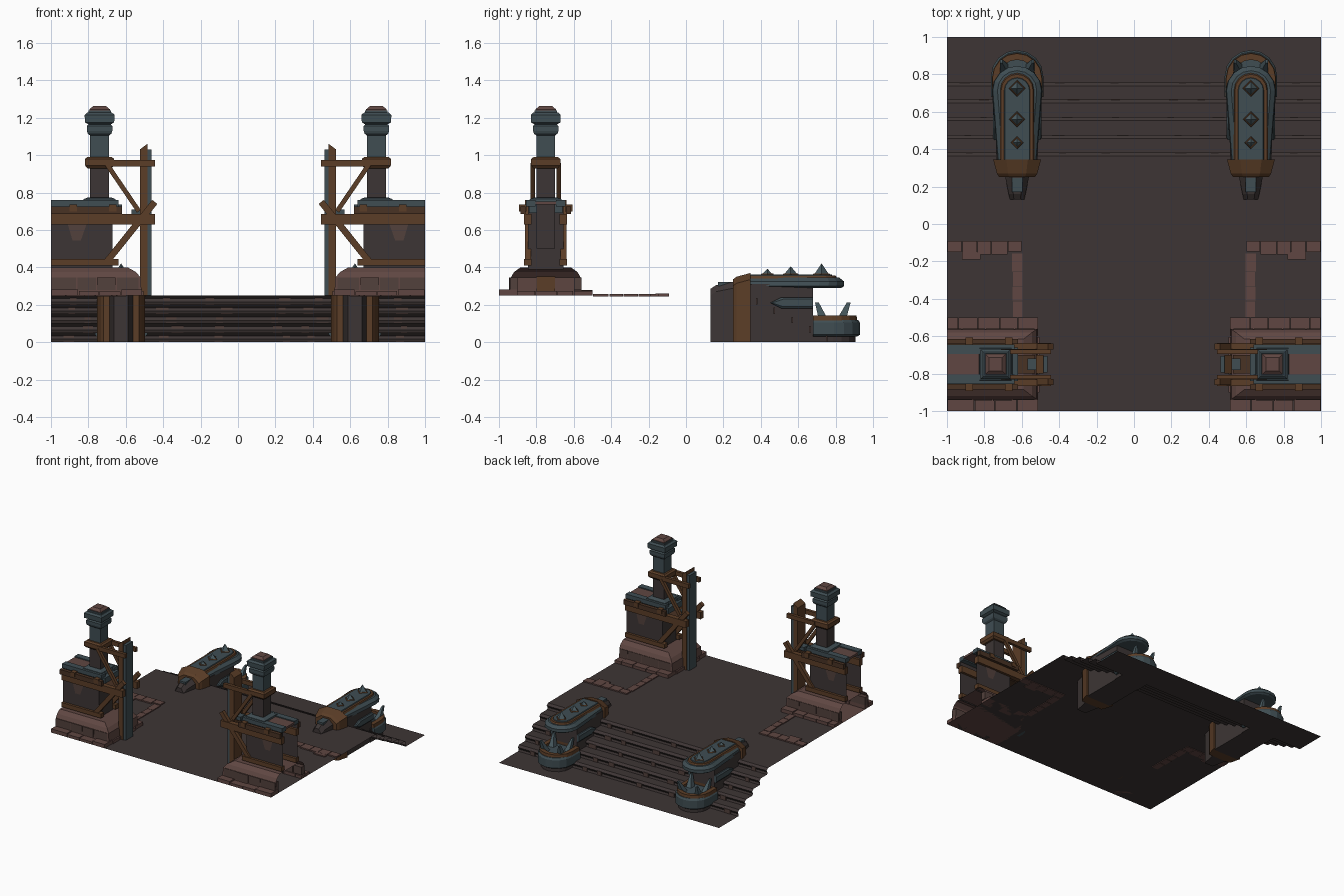
import bpy, bmesh, math, random
from mathutils import Vector

if "Cube" in bpy.data.objects:
    bpy.data.objects.remove(bpy.data.objects["Cube"])
random.seed(4)


def material(name, r, g, b):
    m = bpy.data.materials.new(name)
    m.diffuse_color = (r, g, b, 1)
    m.use_nodes = True
    m.node_tree.nodes["Principled BSDF"].inputs["Base Color"].default_value = m.diffuse_color
    return m


EARTH = material("dark earth", .048, .036, .035)
WALL = material("dark wall", .046, .036, .035)
STONE = material("red stone", .115, .062, .054)
PALE = material("worn stone", .085, .052, .045)
WOOD = material("brown wood", .105, .047, .020)
DARKWOOD = material("dark wood", .066, .032, .017)
IRON = material("blue iron", .050, .075, .086)
STEEL = material("pale iron", .068, .105, .120)

CX, CY = .75, -.75      # tower centre, right-hand side
BX = .625               # beast head centre


def build(name, verts, faces, mat, mirror=True, recalc=True):
    me = bpy.data.meshes.new(name)
    me.from_pydata([tuple(v) for v in verts], [], faces)
    if recalc:
        bm = bmesh.new()
        bm.from_mesh(me)
        bmesh.ops.recalc_face_normals(bm, faces=bm.faces)
        bm.to_mesh(me)
        bm.free()
    me.materials.append(mat)
    ob = bpy.data.objects.new(name, me)
    bpy.context.collection.objects.link(ob)
    if mirror:
        ob.modifiers.new("Mirror", 'MIRROR').use_mirror_merge = False
    return ob


def loft(name, rings, mat, caps=True):
    n = len(rings[0])
    verts = [v for r in rings for v in r]
    faces = [(k * n + i, k * n + (i + 1) % n, (k + 1) * n + (i + 1) % n, (k + 1) * n + i)
             for k in range(len(rings) - 1) for i in range(n)]
    if caps:
        faces += [tuple(range(n)), tuple(range((len(rings) - 1) * n, len(rings) * n))]
    return build(name, verts, faces, mat)


def boxes(name, items, mat, mirror=True):
    verts, faces = [], []
    for x0, x1, y0, y1, z0, z1 in items:
        b = len(verts)
        verts += [(x, y, z) for x in (x0, x1) for y in (y0, y1) for z in (z0, z1)]
        faces += [tuple(b + i for i in f) for f in
                  ((0, 1, 3, 2), (4, 6, 7, 5), (0, 4, 5, 1), (2, 3, 7, 6), (0, 2, 6, 4), (1, 5, 7, 3))]
    return build(name, verts, faces, mat, mirror)


def square(cx, cy, h, z):
    return [(cx - h, cy - h, z), (cx + h, cy - h, z), (cx + h, cy + h, z), (cx - h, cy + h, z)]


def strut(name, p, q, y, w, t, mat):
    """Diagonal beam in the xz plane."""
    p, q = Vector((p[0], 0, p[1])), Vector((q[0], 0, q[1]))
    d = (q - p).normalized()
    s = Vector((-d.z, 0, d.x)) * w / 2
    ring = lambda c: [c + s + Vector((0, y - t / 2, 0)), c - s + Vector((0, y - t / 2, 0)),
                      c - s + Vector((0, y + t / 2, 0)), c + s + Vector((0, y + t / 2, 0))]
    return loft(name, [ring(p), ring(q)], mat)


# ---- ground sheet with five steps at the back
prof = [(-1, .25)]
for k, y in enumerate((.375, .47, .565, .66, .75)):
    z = .25 - .05 * k
    prof += [(y - .012, z), (y + .006, z - .016), (y - .006, z - .034), (y, z - .05)]
prof.append((1, 0))
gv = [(x, y, z) for y, z in prof for x in (-1, 1)]
build("stepped_ground", gv, [(2 * i, 2 * i + 1, 2 * i + 3, 2 * i + 2) for i in range(len(prof) - 1)],
      EARTH, False, False)
chips = []
for k, y in enumerate((.375, .47, .565, .66, .75)):
    for x in (-.85, -.37, -.1, .2, .4, .85):
        x += random.uniform(-.06, .06)
        w = random.uniform(.015, .035)
        chips.append((x - w, x + w, y - .002, y + .007, .202 - .05 * k, .236 - .05 * k))
boxes("step_chips", chips, PALE, False)


# ---- flat brick kerbs on the ground
def row(a, b, step):
    cuts = [a]
    while cuts[-1] < b - step * 1.5:
        cuts.append(cuts[-1] + step * random.uniform(.8, 1.2))
    cuts.append(b)
    return list(zip(cuts[:-1], cuts[1:]))


kerb = [(a + .002, b - .002, -.155 + random.uniform(-.01, .01), -.09, .245, .26) for a, b in row(.6, 1, .08)]
kerb += [(.595, .65 + random.uniform(-.004, .004), a + .002, b - .002, .245, .257) for a, b in row(-.5, -.155, .085)]
kerb.append((.82, .92, -.19, -.15, .245, .259))
boxes("brick_kerb", kerb, STONE)

# ---- tower footing: paving stones and stepped plinth
paving = []
for y0, y1 in ((-1, -.9), (-.6, -.5)):
    paving += [(a + .002, b - .002, y0, y1, .25, .275 + random.uniform(-.004, .006)) for a, b in row(.51, 1, .1)]
paving += [(.505, .56, a, b - .003, .25, .275) for a, b in row(-.9, -.6, .1)]
boxes("paving_stones", paving, STONE)


def plinth(z, x0, h):
    return [(x0, CY - h, z), (1, CY - h, z), (1, CY + h, z), (x0, CY + h, z)]


ob = loft("stone_plinth", [plinth(.25, .515, .19), plinth(.345, .52, .187), plinth(.375, .545, .17),
                           plinth(.40, .59, .135), plinth(.40, .62, .10)], STONE)
bm = bmesh.new()                       # open at the tile edge
bm.from_mesh(ob.data)
bmesh.ops.delete(bm, geom=[f for f in bm.faces if f.normal.x > .9], context='FACES_ONLY')
bm.to_mesh(ob.data)
bm.free()
blocks = []
for s in (-1, 1):
    for a, b in row(.53, 1, .13):
        d = random.uniform(.19, .198)
        blocks.append((a + .003, b - .003, *sorted((CY + s * .15, CY + s * d)), .28, .345))
boxes("plinth_blocks", blocks, PALE)

# ---- wall, its cap and painted patches
wall = [(.67, CY - .095), (1, CY - .095), (1, CY + .095), (.67, CY + .095)]
wv = [(x, y, z) for z in (.39, .75) for x, y in wall]
build("wall", wv, [(0, 1, 5, 4), (2, 3, 7, 6), (3, 0, 4, 7), (4, 5, 6, 7)], WALL, True, False)
boxes("cap_edges", [(.64, 1, -.855, -.805, .725, .76), (.64, 1, -.695, -.645, .725, .76),
                    (.62, .70, -.84, -.66, .69, .735)], IRON)
boxes("cap_middle", [(.66, 1, -.805, -.695, .735, .752)], STONE)
for s in (-1, 1):
    y = CY + s * .099
    build("wall_patch", [(.81, y, .63), (.91, y, .63), (.885, y, .545), (.84, y, .545)],
          [(0, 1, 2, 3) if s < 0 else (3, 2, 1, 0)], PALE, True, False)

# ---- square chimney pillar
loft("pillar_shaft", [square(CX - .01, CY, .05, z) for z in (.5, .96)], WALL)
loft("pillar_upper", [square(CX - .01, CY, h, z) for h, z in
     ((.05, .96), (.05, 1.105), (.063, 1.115), (.068, 1.13), (.068, 1.155), (.06, 1.165), (.078, 1.175),
      (.08, 1.215), (.066, 1.228))], IRON)
loft("pillar_top", [square(CX - .01, CY, h, z) for h, z in
     ((.055, 1.225), (.055, 1.245), (.035, 1.262))], STONE)
loft("pillar_top_rim", [square(CX - .01, CY, h, z) for h, z in ((.06, 1.225), (.06, 1.24))], IRON)
loft("pillar_foot", [square(CX - .01, CY, h, z) for h, z in ((.09, .74), (.085, .765), (.06, .775))], IRON)
loft("pillar_collar", [square(CX - .01, CY, h, z) for h, z in
     ((.065, .93), (.078, .945), (.078, .98), (.065, .99))], WOOD)

# ---- gate post with iron facing, and timber framing on both sides
loft("gate_post", [[(.485, -.80, z0), (.525, -.80, z1), (.525, -.70, z1), (.485, -.70, z0)]
                   for z0, z1 in ((.25, .25), (1.06, 1.03))], WOOD)
boxes("post_facing", [(.462, .485, -.795, -.705, .25, 1.03)], IRON)
boxes("floor_boards", [(.53, .66, -.80, -.70, .64, .66)], DARKWOOD)
boxes("iron_bracket", [(.48, .57, -.78, -.72, .68, .71)], IRON)
for s in (-1, 1):
    y = CY + s * .095
    rail = CY + s * .122
    boxes("long_beam", [(.445, 1, y - .02, y + .02, .63, .685)], WOOD)
    boxes("upper_beam", [(.445, .70, CY + s * .068 - .012, CY + s * .068 + .012, .94, .975)], WOOD)
    boxes("lower_beam", [(.64, 1, y - .02, y + .02, .41, .445)], WOOD)
    boxes("top_rail", [(.62, 1, rail - .014, rail + .014, .685, .725)], DARKWOOD)
    boxes("rail_pegs", [(x - .02, x + .02, rail - .02, rail + .02, .70, .735) for x in (.67, .88)], WOOD)
    strut("upper_brace", (.70, .95), (.53, .70), CY + s * .07, .025, .025, WOOD)
    strut("lower_brace", (.71, .42), (.445, .75), y, .035, .03, WOOD)


# ---- beast heads beside the steps
def outline(hw, y0, y1, z, taper=0):
    """Flat-backed, round-nosed outline."""
    c = y1 - hw
    arc = [(BX + hw * math.cos(math.pi * i / 8), c + hw * math.sin(math.pi * i / 8), z) for i in range(9)]
    w = hw - taper
    return [(BX + w, y0, z)] + arc + [(BX - w, y0, z)]


def arch(y, hw, top):
    c = hw * .45
    return [(BX - hw, y, 0), (BX + hw, y, 0), (BX + hw, y, top - .035), (BX + c, y, top),
            (BX - c, y, top), (BX - hw, y, top - .035)]


boxes("head_body", [(BX - .112, BX + .112, .33, .68, 0, .31)], WALL)
loft("upper_jaw", [outline(hw, .335, y1, z, .03) for hw, y1, z in
     ((.115, .83, .29), (.135, .845, .30), (.13, .845, .325), (.105, .82, .345))], IRON)
loft("brow_rim", [outline(hw, .345, y1, z) for hw, y1, z in ((.092, .81, .34), (.085, .80, .356))], WOOD)
loft("brow_plate", [outline(hw, .345, y1, z) for hw, y1, z in ((.072, .785, .35), (.066, .78, .363))], IRON)
for y, r, top in ((.725, .048, .42), (.56, .045, .405), (.435, .036, .392)):
    for nm, k, z0, z1, tip, m in (("spike_base", 1.2, .35, .368, .7, WOOD), ("spike", .85, .36, top, .02, STEEL)):
        loft(nm, [[(BX + r * k * t * math.cos(a * math.pi / 2), y + r * k * t * math.sin(a * math.pi / 2), z)
                   for a in range(4)] for t, z in ((1, z0), (tip, z1))], m)
loft("lower_jaw", [outline(.118, .66, .905, z) for z in (0, .115)], WALL)
loft("jaw_band", [outline(hw, .68, y1, z) for hw, y1, z in
     ((.128, .915, .03), (.14, .93, .04), (.14, .93, .105), (.13, .92, .12))], IRON)
loft("jaw_rim", [outline(.135, .68, .915, .115), outline(.132, .68, .912, .143),
                 outline(.098, .68, .878, .143), outline(.098, .68, .878, .122)], WOOD, False)
for sx in (-1, 1):                     # fangs and cheek blades
    for y, lean in ((.735, -.035), (.83, .04)):
        x = BX + sx * .07
        base = [(x - .022, y - .025, .12), (x + .022, y - .025, .12), (x + .022, y + .025, .12), (x - .022, y + .025, .12)]
        tip = [(x + sx * .015 + a * .006, y + lean + b * .01, .212) for a, b in ((-1, -1), (1, -1), (1, 1), (-1, 1))]
        loft("fang", [base, tip], STEEL)
    loft("cheek_blade", [[(BX + sx * d, y, z) for y, z in
         ((.45 + i, .21), (.51 + i, .24 - i), (.68, .24 - i), (.68, .18 + i), (.51 + i, .18 + i))]
         for d, i in ((.105, 0), (.122, 0), (.13, .01))], IRON)
loft("neck_collar", [arch(.25, .095, .335), arch(.27, .108, .35), arch(.345, .128, .37)], WOOD)
loft("neck", [arch(.13, .038, .285), arch(.16, .045, .305), arch(.26, .065, .325)], WALL)
boxes("neck_plate", [(BX - .028, BX + .028, .17, .25, .30, .322)], IRON)
